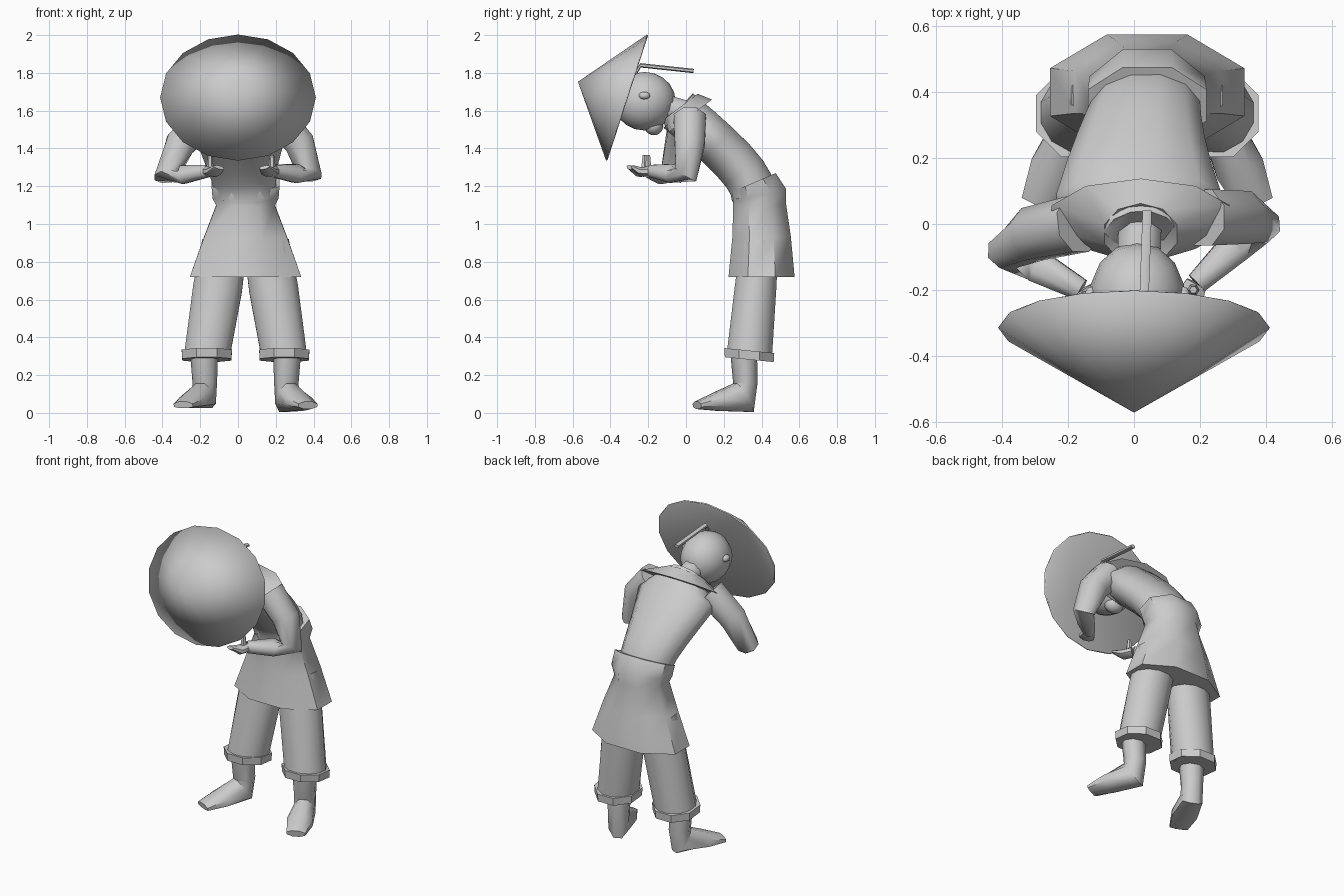
import bpy, bmesh, math
from mathutils import Vector, Matrix, geometry

cube = bpy.data.objects.get("Cube")
if cube:
    bpy.data.objects.remove(cube, do_unlink=True)

tone = (0.6, 0.6, 0.6, 1)
grey = bpy.data.materials.new("plain grey")
grey.use_nodes = True
grey.diffuse_color = tone
grey.node_tree.nodes["Principled BSDF"].inputs["Base Color"].default_value = tone

ACROSS, ALONG = Vector((1, 0, 0)), Vector((0, 1, 0))
HIP_SHIFT = 0.04  # hips stand slightly off the middle
HAT_TILT = Matrix.Rotation(math.radians(72), 4, 'X')


def finish(name, mesh_data, angle=50):
    bmesh.ops.recalc_face_normals(mesh_data, faces=mesh_data.faces[:])
    mesh = bpy.data.meshes.new(name)
    mesh_data.to_mesh(mesh)
    mesh_data.free()
    mesh.materials.append(grey)
    part = bpy.data.objects.new(name, mesh)
    bpy.context.collection.objects.link(part)
    bpy.ops.object.select_all(action='DESELECT')
    part.select_set(True)
    bpy.context.view_layer.objects.active = part
    bpy.ops.object.shade_smooth_by_angle(angle=math.radians(angle))
    return part


def blob(name, centre, size):
    """An ellipsoid."""
    mesh_data = bmesh.new()
    placement = Matrix.Translation(centre) @ Matrix.Diagonal((*size, 1))
    bmesh.ops.create_uvsphere(mesh_data, u_segments=14, v_segments=10, radius=1, matrix=placement)
    return finish(name, mesh_data)


def tube(name, path, widths, depths=None, sides=8, axis=None, reference=ACROSS,
         placement=Matrix(), floor=0, angle=50):
    """Skin oval rings square to a path, or all square to one fixed axis."""
    mesh_data = bmesh.new()
    path = [Vector(point) for point in path]
    depths = depths or widths
    last = len(path) - 1
    rings = []
    for index, point in enumerate(path):
        heading = axis or path[min(index + 1, last)] - path[max(index - 1, 0)]
        heading = Vector(heading).normalized()
        sideways = (reference - heading * reference.dot(heading)).normalized()
        upward = heading.cross(sideways)
        ring = []
        for step in range(sides):
            turn = math.tau * (step + 0.5) / sides
            grow = 1 / math.cos(math.pi / sides)  # flats, not corners, reach the width
            corner = placement @ (point + sideways * widths[index] * grow * math.cos(turn)
                                  + upward * depths[index] * grow * math.sin(turn))
            corner.z = max(corner.z, floor)
            ring.append(mesh_data.verts.new(corner))
        rings.append(ring)
    for lower, upper in zip(rings, rings[1:]):
        for step in range(sides):
            following = (step + 1) % sides
            mesh_data.faces.new((lower[step], lower[following], upper[following], upper[step]))
    mesh_data.faces.new(rings[0])
    mesh_data.faces.new(rings[-1])
    return finish(name, mesh_data, angle)


# Conical hat, tipped forward
hat_data = bmesh.new()
hat_place = Matrix.Translation((0, -0.44, 1.71)) @ HAT_TILT @ Matrix.Diagonal((1, 0.85, 1, 1))
bmesh.ops.create_cone(hat_data, segments=16, radius1=0.41, radius2=0, depth=0.27, matrix=hat_place)
hat = finish("hat", hat_data)
shell = hat.modifiers.new("thickness", 'SOLIDIFY')
shell.thickness, shell.offset = 0.008, 0

# Head with chin and ears, neck and braid
head_centre = Vector((0.01, -0.22, 1.65))
blob("head", head_centre, (0.145, 0.165, 0.155))
blob("chin", head_centre + Vector((0, 0.05, -0.13)), (0.06, 0.05, 0.05))
for side, label in ((1, "left"), (-1, "right")):
    blob(label + "_ear", head_centre + Vector((side * 0.14, 0, 0.03)), (0.02, 0.03, 0.02))
tube("neck", [(0.02, 0.03, 1.58), head_centre], [0.065, 0.065])
tube("braid", [(0.03, -0.28, 1.78), (0.03, -0.24, 1.84), (0.04, 0.04, 1.81)],
     [0.014] * 3, [0.01] * 3, sides=6)

# Bent torso, widening from waist to shoulders
spine = geometry.interpolate_bezier(*map(Vector, (
    (HIP_SHIFT, 0.36, 1.15), (HIP_SHIFT, 0.36, 1.25), (0, 0.2, 1.4), (0.02, -0.04, 1.6))), 7)
spread = [0.16 + 0.09 * (step / 5) ** 2 for step in range(6)] + [0.11]
tube("torso", spine, spread, [0.12] * 7, sides=12)

# Shawl collar, rising to a ridge and folding into the neck
tube("collar", [(0.02, 0.02, 1.57), (0.02, -0.03, 1.62), (0.02, -0.03, 1.6)],
     [0.27, 0.11, 0.07], [0.14, 0.11, 0.08], sides=10, axis=(0, -0.6, 0.8), angle=40)

# Flared skirt with a belt at its waist
tube("skirt", [(HIP_SHIFT, 0.36, 1.22), (HIP_SHIFT, 0.39, 1.15), (HIP_SHIFT, 0.39, 1.1),
               (HIP_SHIFT, 0.4, 0.93), (HIP_SHIFT, 0.4, 0.72)],
     [0.18, 0.175, 0.155, 0.22, 0.295], [0.125, 0.145, 0.14, 0.155, 0.175])

# Trouser legs, rolled cuffs and splayed feet
for side, label in ((1, "left"), (-1, "right")):
    hip = Vector((HIP_SHIFT + side * 0.11, 0.39, 0.9))
    hem = Vector((HIP_SHIFT + side * 0.205, 0.335, 0.3))
    tube(label + "_trouser", [hip, hip.lerp(hem, 0.4), hem], [0.12, 0.13, 0.12], [0.1, 0.11, 0.12], sides=12)
    cuff_rise = Vector((0, 0, 0.03))
    tube(label + "_cuff", [hem + cuff_rise, hem - cuff_rise * 0.6], [0.133, 0.13],
         axis=(0, 0.1, 1), angle=30)
    ankle = Matrix.Translation((HIP_SHIFT + side * 0.22, 0.305, 0))
    splay = Matrix.Rotation(side * math.radians(24), 4, 'Z')
    tube(label + "_foot", [(0, 0, 0.33), (0, 0.01, 0.16), (0, 0, 0.08), (0, -0.15, 0.06), (0, -0.27, 0.04)],
         [0.07, 0.06, 0.06, 0.075, 0.055], [0.065, 0.06, 0.09, 0.05, 0.02],
         placement=ankle @ splay, floor=0.005 if side > 0 else 0.025)

# Bent arms with cupped hands and raised thumbs
left_joints = (0.21, 0.02, 1.56), (0.38, 0, 1.26), (0.19, -0.18, 1.28), (0.14, -0.28, 1.3)
right_joints = (-0.17, 0, 1.56), (-0.38, -0.08, 1.25), (-0.16, -0.2, 1.28), (-0.1, -0.3, 1.3)
for label, joints in (("left", left_joints), ("right", right_joints)):
    shoulder, elbow, wrist, finger = map(Vector, joints)
    bulge = Vector((math.copysign(0.03, elbow.x), 0.01, 0.02))
    tube(label + "_arm", [shoulder, shoulder.lerp(elbow, 0.5) + bulge, elbow, elbow.lerp(wrist, 0.4), wrist],
         [0.085, 0.08, 0.062, 0.05, 0.033], reference=ALONG)
    palm = wrist.lerp(finger, 0.5) - Vector((0, 0, 0.015))
    tube(label + "_hand", [wrist, palm, finger], [0.032, 0.045, 0.03], [0.028, 0.024, 0.01])
    thumb_base = wrist.lerp(finger, 0.2)
    tube(label + "_thumb", [thumb_base, thumb_base + Vector((0, 0, 0.08))], [0.018, 0.01],
         sides=6, reference=ALONG)
